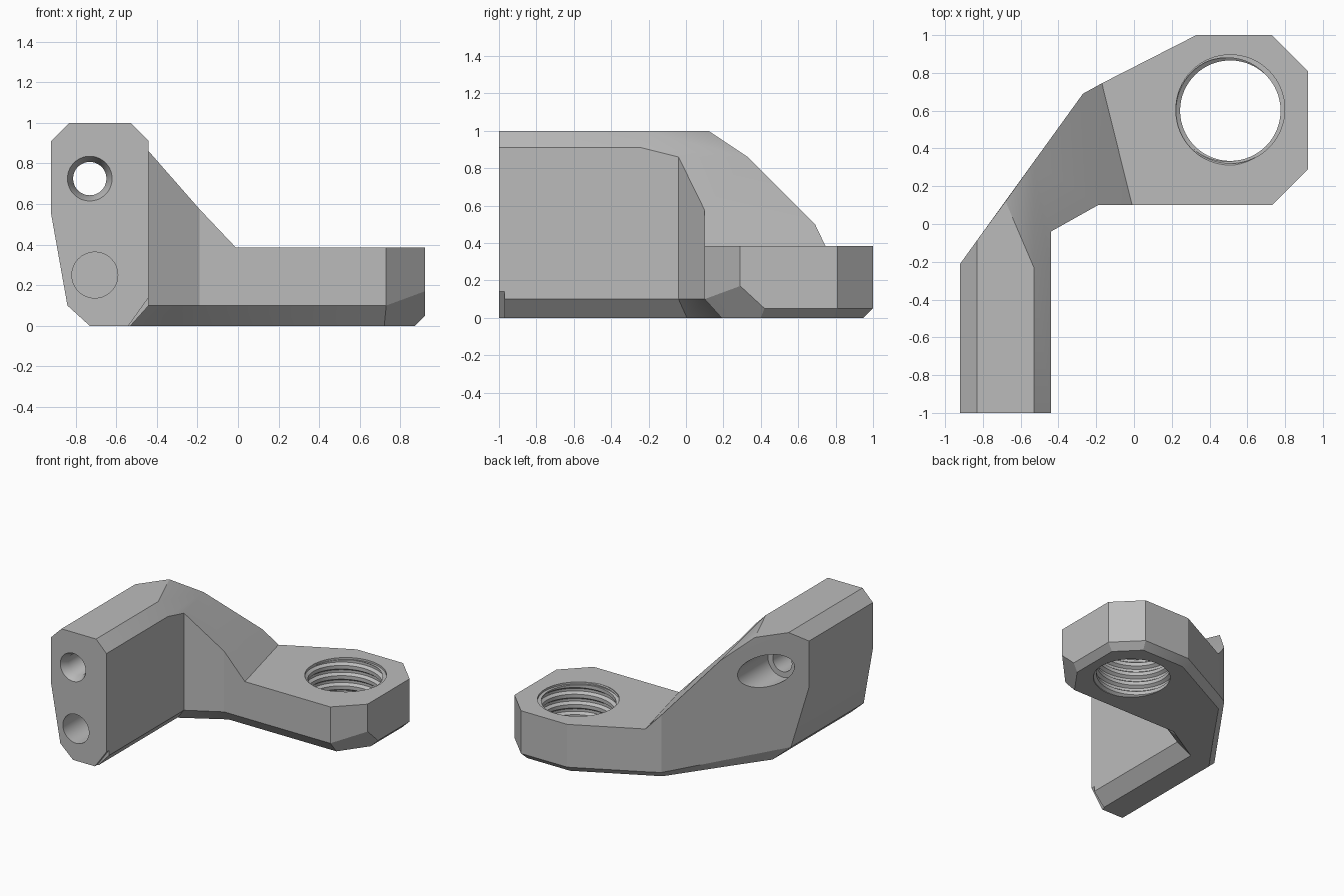
import bpy, bmesh
from math import cos, sin, pi, radians

cube = bpy.data.objects.get("Cube")
if cube:
    bpy.data.objects.remove(cube)

grey = bpy.data.materials.new("plain_grey")
grey.use_nodes = True
tone = (0.5, 0.5, 0.5, 1)
grey.diffuse_color = tone
grey.node_tree.nodes["Principled BSDF"].inputs["Base Color"].default_value = tone


def make(name, bm):
    bmesh.ops.recalc_face_normals(bm, faces=bm.faces)
    mesh = bpy.data.meshes.new(name)
    bm.to_mesh(mesh)
    bm.free()
    mesh.materials.append(grey)
    obj = bpy.data.objects.new(name, mesh)
    bpy.context.collection.objects.link(obj)
    return obj


def hull(name, points):
    bm = bmesh.new()
    for p in points:
        bm.verts.new(p)
    out = bmesh.ops.convex_hull(bm, input=bm.verts)
    loose = {g for g in out["geom_interior"] + out["geom_unused"] if isinstance(g, bmesh.types.BMVert)}
    bmesh.ops.delete(bm, geom=list(loose), context='VERTS')
    bmesh.ops.dissolve_limit(bm, angle_limit=radians(0.5), verts=bm.verts, edges=bm.edges)
    return make(name, bm)


def combine(target, other, operation):
    bpy.context.view_layer.objects.active = target
    mod = target.modifiers.new("combine", 'BOOLEAN')
    mod.operation, mod.solver, mod.object = operation, 'EXACT', other
    bpy.ops.object.modifier_apply(modifier=mod.name)
    bpy.data.objects.remove(other)


def lathe(name, profile, centre, axis, sides=64):
    """Closed round cutter from (distance along axis, radius) pairs."""
    bm = bmesh.new()
    rings = []
    for d, r in profile:
        ring = []
        for i in range(sides):
            u, v = r * cos(2 * pi * i / sides), r * sin(2 * pi * i / sides)
            co = (centre[0] + u, d, centre[1] + v) if axis == 'Y' else (centre[0] + u, centre[1] + v, d)
            ring.append(bm.verts.new(co))
        rings.append(ring)
    for a, b in zip(rings, rings[1:]):
        for i in range(sides):
            j = (i + 1) % sides
            bm.faces.new((a[i], a[j], b[j], b[i]))
    bm.faces.new(rings[0])
    bm.faces.new(rings[-1])
    return make(name, bm)


def thread(name, cx, cy, low, high, pitch, minor, major, sides=64):
    """Helical screw cutter, closed with a fan at each end."""
    shape = [(0, minor), (0.35, minor), (0.55, major), (0.8, major)]
    turns = int((high - low) / pitch) + 1
    bm = bmesh.new()
    rows = []
    for t in range(sides * turns + 1):
        a = 2 * pi * t / sides
        rows.append([bm.verts.new((cx + r * cos(a), cy + r * sin(a), low + pitch * (t / sides + f)))
                     for f, r in shape])
    for t in range(sides * turns):
        a, b = list(rows[t]), list(rows[t + 1])
        if t + 1 + sides < len(rows):
            a.append(rows[t + sides][0])
            b.append(rows[t + 1 + sides][0])
        for k in range(len(a) - 1):
            bm.faces.new((a[k], b[k], b[k + 1], a[k + 1]))
    top = low + pitch * (turns + 1)
    tips = [bm.verts.new((cx, cy, z)) for z in (low, top)]
    for e in [e for e in bm.edges if e.is_boundary]:
        z = (e.verts[0].co.z + e.verts[1].co.z) / 2
        bm.faces.new((*e.verts, tips[z > (low + top) / 2]))
    return make(name, bm)


# Upright arm: section swept back to the slanted rear face
upper = [(-.83, 1), (-.53, 1), (-.44, .91), (-.92, .91), (-.92, .55), (-.84, .1), (-.73, 0)]
lower = [(-.44, .1), (-.53, 0)]
nick = [(-.44, .14), (-.54, 0)]
bracket = hull("bracket", [(x, -.97, z) for x, z in upper + lower] + [
    (-.92, -.21, .91), (-.92, -.21, .55), (-.84, -.1, .1), (-.73, -.03, 0), (-.83, -.085, 1),
    (-.53, -.23, 1), (-.44, -.24, .91), (-.44, -.04, .86), (-.44, -.04, .1), (-.53, .005, 0),
    (-.64, 0, 1), (-.68, .12, 1), (-.53, .33, .86), (-.53, .33, .073), (-.53, .25, 0)])
front_end = hull("front_end", [(x, y, z) for x, z in upper + nick for y in (-1, -.97)])

# Sloping web between arm and pad, in two convex pieces
bend = [(-.19, .1, .575), (-.19, .1, .1), (-.215, .19, 0), (-.27, .69, .5), (-.27, .69, .05), (-.25, .65, 0)]
web = hull("web", bend + [
    (-.44, -.04, .86), (-.44, -.04, .1), (-.53, .005, 0), (-.53, .33, .86), (-.53, .33, .073),
    (-.53, .25, 0), (-.6, 0, .5)])
web_toe = hull("web_toe", bend + [
    (-.01, .1, .385), (-.17, .745, .385), (-.01, .1, .1), (-.17, .745, .05), (-.01, .19, 0),
    (-.15, .7, 0), (-.3, .35, .3)])

# Octagonal pad with a bevelled underside
rim = [(-.19, .1, .1), (.73, .1, .1), (.92, .29, .17), (.92, .42, .05), (.92, .81, .05), (.73, 1, .05),
       (.33, 1, .05), (-.17, .745, .05), (-.27, .69, .05)]
base = [(-.215, .19), (.72, .19), (.87, .4), (.87, .79), (.71, .95), (.34, .95), (-.15, .7), (-.25, .65)]
pad = hull("pad", rim + [(x, y, 0) for x, y in base] + [(x, y, .385) for x, y, z in rim])

for part in (front_end, web, web_toe, pad):
    combine(bracket, part, 'UNION')

# Merge flush faces
bm = bmesh.new()
bm.from_mesh(bracket.data)
bmesh.ops.remove_doubles(bm, verts=bm.verts, dist=0.0005)
bmesh.ops.dissolve_limit(bm, angle_limit=radians(0.5), verts=bm.verts, edges=bm.edges)
bm.to_mesh(bracket.data)
bm.free()

# Threaded socket, screw hole with countersink and rear recess, blind hole
cutters = [
    thread("socket_thread", .51, .6, -.12, .5, .08, .266, .288),
    lathe("socket_mouth", [(.37, .288), (.5, .288)], (.51, .608), 'Z'),
    lathe("screw_hole", [(-1.1, .11), (-1, .11), (-.94, .082), (-.15, .082), (-.15, .125), (.5, .125)],
          (-.73, .725), 'Y'),
    lathe("blind_hole", [(-1.1, .113), (-.7, .113)], (-.705, .25), 'Y'),
]
for cutter in cutters:
    combine(bracket, cutter, 'DIFFERENCE')

bpy.ops.object.select_all(action='DESELECT')
bracket.select_set(True)
bpy.context.view_layer.objects.active = bracket
bpy.ops.object.shade_smooth_by_angle(angle=radians(25))
